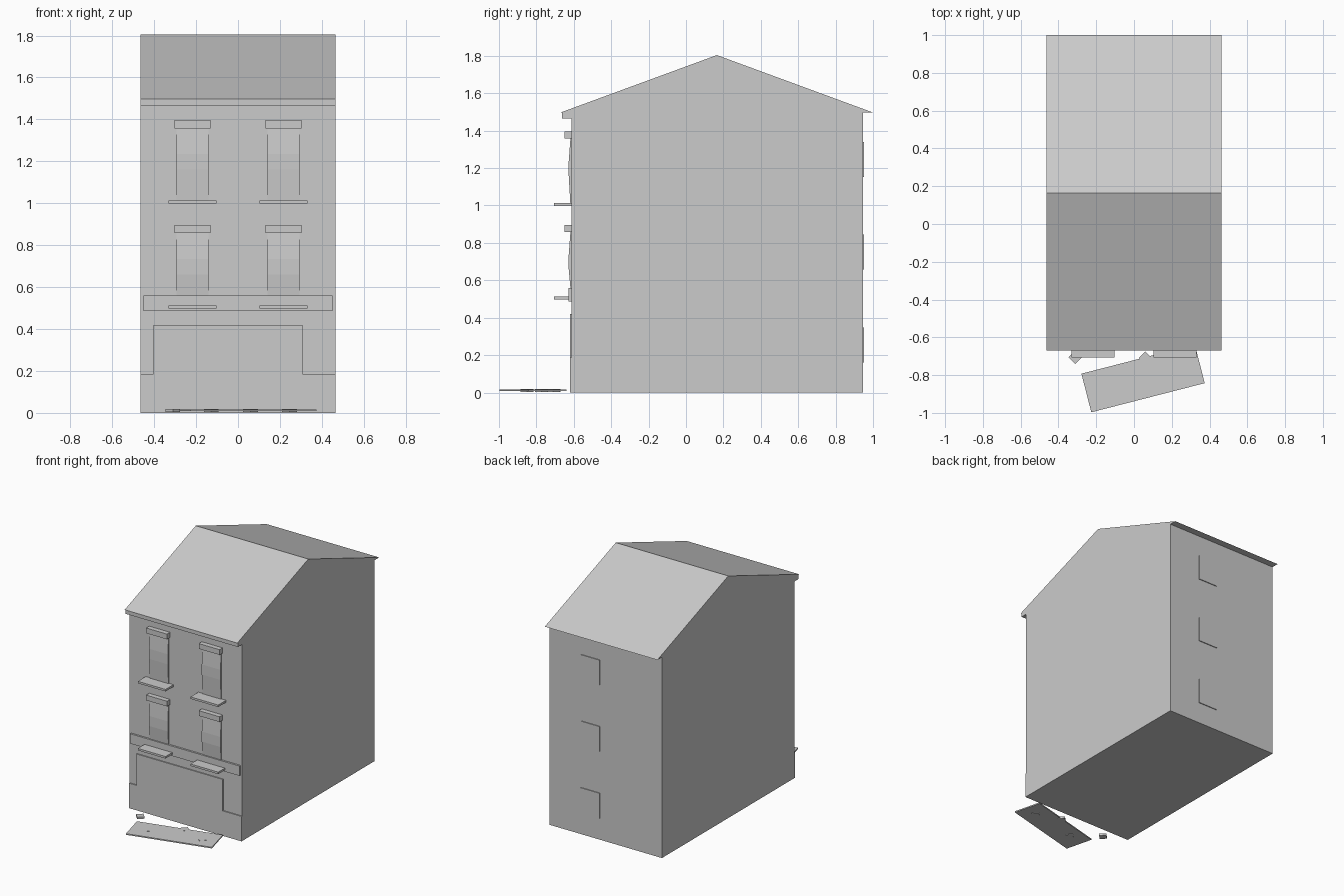
import bpy
from math import radians

cube = bpy.data.objects.get("Cube")
if cube:
    bpy.data.objects.remove(cube, do_unlink=True)

# Single plain material
grey = bpy.data.materials.new("plain_grey")
grey.use_nodes = True
colour = (0.6, 0.6, 0.6, 1)
grey.diffuse_color = colour
grey.node_tree.nodes["Principled BSDF"].inputs["Base Color"].default_value = colour

HALF = 0.464        # half width of the house
WALL = -0.613       # front wall
BACK = 0.946        # back wall


def prism(name, pts, low, high, axis="x"):
    """Extrude a (y, z) profile along x, or an (x, z) profile along y."""
    def place(p, d):
        return (d, p[0], p[1]) if axis == "x" else (p[0], d, p[1])
    n = len(pts)
    verts = [place(p, d) for d in (low, high) for p in pts]
    faces = [tuple(range(n))[::-1], tuple(range(n, 2 * n))]
    faces += [(i, (i + 1) % n, n + (i + 1) % n, n + i) for i in range(n)]
    if axis == "y":
        faces = [f[::-1] for f in faces]
    mesh = bpy.data.meshes.new(name)
    mesh.from_pydata(verts, [], faces)
    mesh.materials.append(grey)
    obj = bpy.data.objects.new(name, mesh)
    bpy.context.collection.objects.link(obj)
    return obj


def box(name, x0, x1, y0, y1, z0, z1):
    return prism(name, [(y0, z0), (y1, z0), (y1, z1), (y0, z1)], x0, x1)


def slab(name, centre, size, angle):
    w, d, h = (s / 2 for s in size)
    obj = box(name, -w, w, -d, d, -h, h)
    obj.location = centre
    obj.rotation_euler.z = radians(angle)
    return obj


# House walls and overhanging gable roof
prism("house_body", [(WALL, 0), (BACK, 0), (BACK, 1.497), (1.0, 1.497),
                     (0.165, 1.804), (-0.671, 1.497), (WALL, 1.497)], -HALF, HALF)
box("cornice", -HALF, HALF, -0.664, WALL + 0.01, 1.465, 1.497)

# Front windows with lintels and sills
for floor, base, foot in (("lower", 0.5, 0.56), ("upper", 1.0, 1.0)):
    for side, cx in (("right", -0.217), ("left", 0.217)):
        tag = f"{floor}_{side}"
        top = base + 0.357
        prism(f"window_{tag}", [(WALL + 0.005, foot), (WALL + 0.005, top), (-0.618, top),
                                (-0.627, base + 0.235), (-0.627, base + 0.16),
                                (-0.618, foot)], cx + 0.077, cx - 0.077)
        box(f"lintel_{tag}", cx - 0.086, cx + 0.086, -0.649, WALL + 0.005, top, top + 0.039)
        box(f"sill_{tag}", cx - 0.114, cx + 0.114, -0.706, WALL + 0.005, base - 0.002, base + 0.013)

# Shop front: fascia band and stepped lower panel
box("fascia_band", -0.451, 0.451, -0.627, WALL + 0.005, 0.487, 0.56)
prism("shop_front", [(-HALF, 0), (HALF, 0), (HALF, 0.186), (0.308, 0.186),
                     (0.308, 0.42), (-0.403, 0.42), (-0.403, 0.186), (-HALF, 0.186)],
      -0.621, WALL + 0.005, "y")

# Back windows
for i, z in enumerate((0.16, 0.657, 1.152)):
    box(f"back_window_{i + 1}", 0.047, 0.204, BACK - 0.005, BACK + 0.006, z, z + 0.188)

# Fallen sign board with loose brackets
slab("fallen_board", (0.048, -0.8175, 0.0125), (0.62, 0.211, 0.009), 14.4)
for i, (x, y) in enumerate(((-0.311, -0.706), (-0.128, -0.85), (0.06, -0.71), (0.245, -0.772))):
    slab(f"loose_bracket_{i + 1}", (x, y, 0.011), (0.05, 0.05, 0.014), 45)
